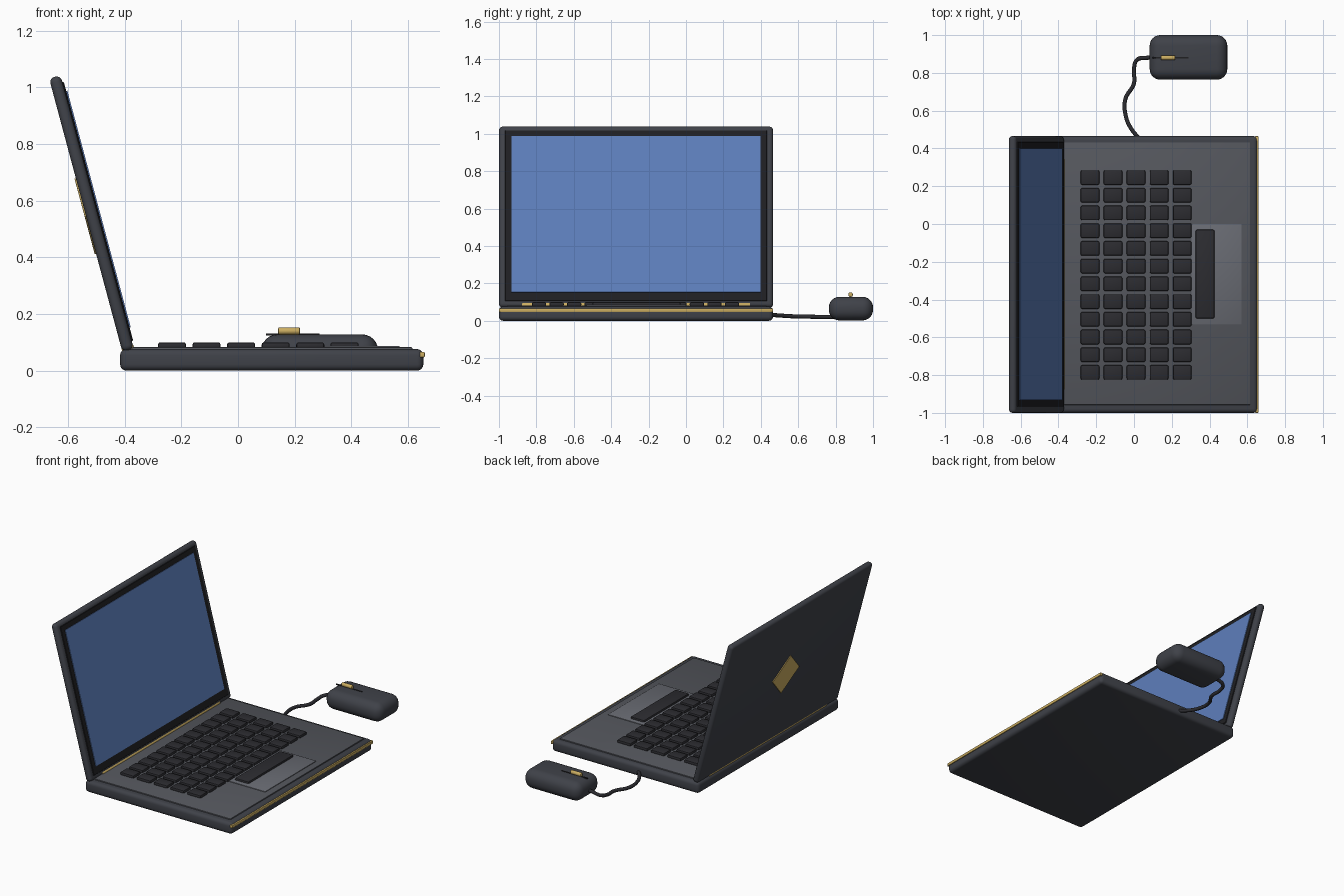
import bpy, bmesh
from math import radians, sin, cos
from mathutils import Vector

if "Cube" in bpy.data.objects:
    bpy.data.objects.remove(bpy.data.objects["Cube"])

MID_Y = -0.267          # centre line of the laptop
TILT = radians(-15)     # backward lean of the lid
LID = Vector((-0.517, MID_Y, 0.554))


def mat(name, r, g, b):
    m = bpy.data.materials.new(name)
    m.diffuse_color = (r, g, b, 1)
    m.use_nodes = True
    m.node_tree.nodes["Principled BSDF"].inputs["Base Color"].default_value = m.diffuse_color
    return m


BODY = mat("dark_shell", 0.05, 0.054, 0.066)
DECK = mat("deck_grey", 0.09, 0.095, 0.11)
PAD = mat("pad_grey", 0.14, 0.147, 0.17)
KEY = mat("key_black", 0.025, 0.025, 0.03)
BLACK = mat("bezel_black", 0.014, 0.014, 0.016)
GOLD = mat("gold", 0.6, 0.42, 0.12)
BLUE = mat("screen_blue", 0.11, 0.21, 0.5)


def finish(ob, material):
    ob.data.materials.append(material)
    bpy.ops.object.select_all(action='DESELECT')
    ob.select_set(True)
    bpy.context.view_layer.objects.active = ob
    bpy.ops.object.shade_smooth_by_angle(angle=radians(35))
    return ob


def box(name, material, centre, size, bevel=0.0, segs=3, rot=(0, 0, 0)):
    bm = bmesh.new()
    bmesh.ops.create_cube(bm, size=1)
    bmesh.ops.scale(bm, vec=size, verts=bm.verts)
    if bevel:
        bmesh.ops.bevel(bm, geom=bm.edges[:], offset=bevel, segments=segs,
                        profile=0.5, affect='EDGES')
    me = bpy.data.meshes.new(name)
    bm.to_mesh(me)
    bm.free()
    ob = bpy.data.objects.new(name, me)
    bpy.context.collection.objects.link(ob)
    ob.location, ob.rotation_euler = centre, rot
    return finish(ob, material)


def span(name, material, x, y, z, bevel=0.0, segs=3):
    """Box given by its (min, max) ranges."""
    return box(name, material, [(a + b) / 2 for a, b in (x, y, z)],
               [b - a for a, b in (x, y, z)], bevel, segs)


def lid_box(name, material, off, along, size, bevel=0.0, segs=3, roll=0.0):
    """Box placed in lid space: off = distance to the front, along = up the lid."""
    c = LID + Vector((cos(TILT), 0, -sin(TILT))) * off \
        + Vector((sin(TILT), 0, cos(TILT))) * along
    return box(name, material, c, size, bevel, segs, (roll, TILT, 0))


def rod(name, material, centre, radius, length, rot, bevel=0.0):
    bpy.ops.mesh.primitive_cylinder_add(vertices=24, radius=radius, depth=length,
                                        location=centre, rotation=rot)
    ob = bpy.context.object
    ob.name = name
    if bevel:
        bm = bmesh.new()
        bm.from_mesh(ob.data)
        rims = [e for e in bm.edges if abs(e.verts[0].co.z - e.verts[1].co.z) < 1e-5]
        bmesh.ops.bevel(bm, geom=rims, offset=bevel, segments=2, profile=0.5, affect='EDGES')
        bm.to_mesh(ob.data)
        bm.free()
    return finish(ob, material)


# Base, deck, front trim and touchpad
span("base", BODY, (-0.416, 0.654), (-1.0, 0.465), (0, 0.076), 0.022, 4)
span("deck", DECK, (-0.376, 0.615), (-0.958, 0.432), (0.066, 0.083), 0.004, 2)
span("front_trim", GOLD, (0.642, 0.659), (-1.0, 0.465), (0.047, 0.066), 0.003, 2)
span("touchpad", PAD, (0.305, 0.57), (-0.532, 0.0), (0.078, 0.087), 0.002, 2)

# Keyboard: 5 columns by 12 rows, plus the long key
for i in range(5):
    for j in range(12):
        box(f"key_{i + 1}_{j + 1}", KEY,
            (-0.233 + 0.122 * i, 0.246 - 0.0938 * j, 0.088), (0.099, 0.077, 0.024), 0.008, 2)
span("space_key", KEY, (0.326, 0.426), (-0.5, -0.03), (0.076, 0.1), 0.008, 2)

# Lid with bezel, screen, back inlay and hinge
lid_box("lid", BODY, 0, 0, (0.042, 1.465, 1.0), 0.019, 4)
lid_box("bezel", BLACK, 0.0215, 0.002, (0.009, 1.40, 0.945), 0.002, 1)
lid_box("screen", BLUE, 0.0265, 0.009, (0.007, 1.332, 0.865))
# Rolling about the lid normal needs the turn applied before the tilt
lid_box("lid_inlay", GOLD, -0.022, -0.003, (0.008, 0.196, 0.196), 0.001, 1, radians(45))
rod("hinge", GOLD, (-0.389, MID_Y, 0.08), 0.022, 1.22, (radians(90), 0, 0), 0.002)

# Mouse with slot and wheel
span("mouse_body", BODY, (0.083, 0.494), (0.764, 1.0), (0.002, 0.128), 0.056, 6)
span("mouse_slot", BLACK, (0.098, 0.288), (0.876, 0.884), (0.124, 0.131))
rod("mouse_wheel", GOLD, (0.18, 0.88, 0.14), 0.0125, 0.076, (0, radians(90), 0), 0.003)

# Cable from the mouse to the base
path = [(0.12, 0.88, 0.055), (0.07, 0.88, 0.05), (0.015, 0.868, 0.035), (0.0, 0.82, 0.024),
        (0.0, 0.745, 0.021), (-0.046, 0.66, 0.022), (-0.043, 0.57, 0.024),
        (-0.015, 0.505, 0.028), (0.03, 0.45, 0.032)]
cu = bpy.data.curves.new("mouse_cable", 'CURVE')
cu.dimensions = '3D'
cu.bevel_depth = 0.011
cu.bevel_resolution = 3
cu.use_fill_caps = True
sp = cu.splines.new('BEZIER')
sp.bezier_points.add(len(path) - 1)
for p, co in zip(sp.bezier_points, path):
    p.co = co
    p.handle_left_type = p.handle_right_type = 'AUTO'
sp.resolution_u = 8
cable = bpy.data.objects.new("mouse_cable", cu)
bpy.context.collection.objects.link(cable)
cu.materials.append(KEY)
